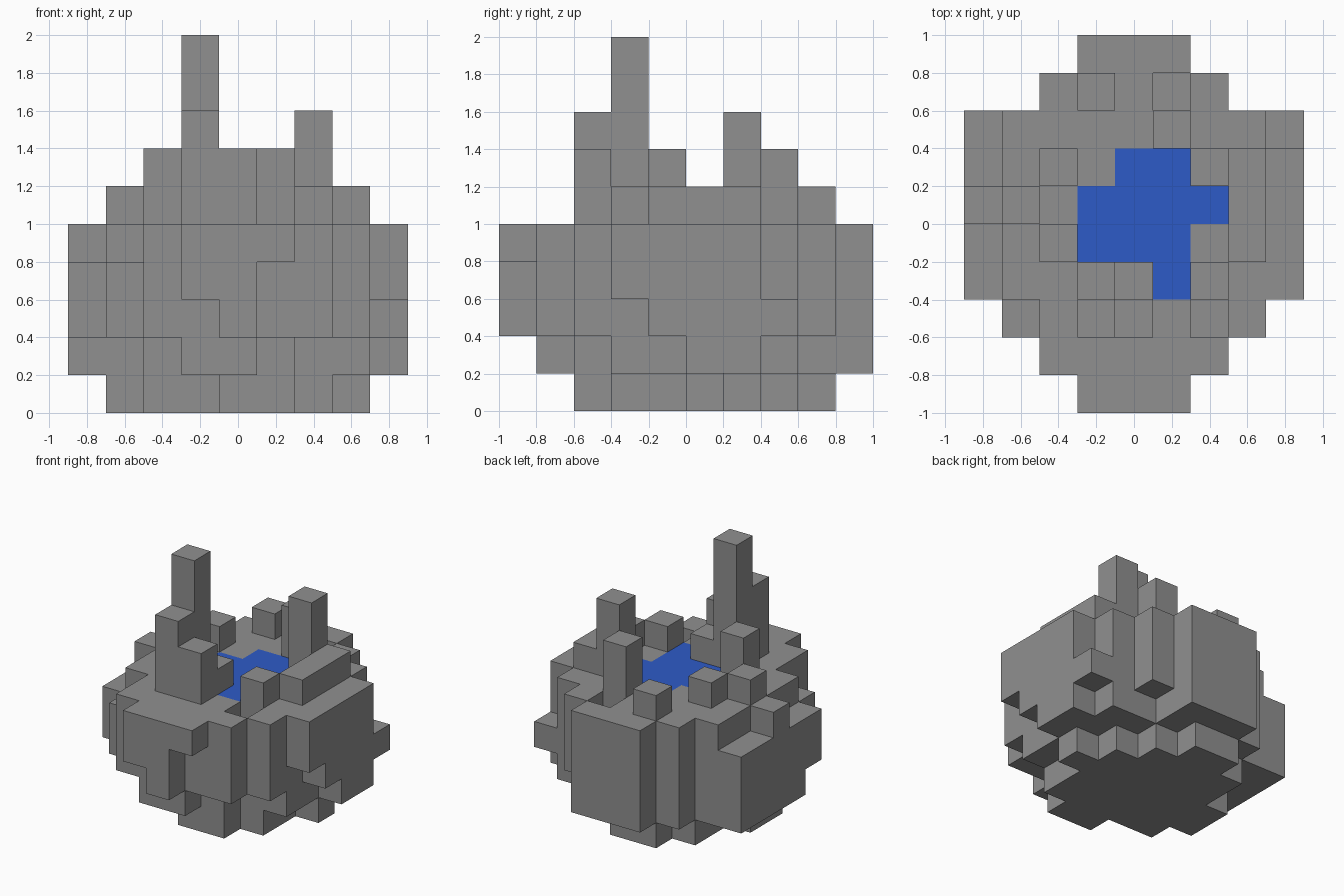
import bpy
import bmesh

CELL = 0.2
UP = (0, 0, 1)
DIRS = [(1, 0, 0), (-1, 0, 0), (0, 1, 0), (0, -1, 0), UP, (0, 0, -1)]

cube = bpy.data.objects.get("Cube")
if cube:
    bpy.data.objects.remove(cube, do_unlink=True)


def make_material(name, color):
    mat = bpy.data.materials.new(name)
    mat.use_nodes = True
    mat.diffuse_color = color
    bsdf = next(n for n in mat.node_tree.nodes if n.type == "BSDF_PRINCIPLED")
    bsdf.inputs["Base Color"].default_value = color
    bsdf.inputs["Roughness"].default_value = 0.9
    return mat


def layer(spans, first_row, levels):
    """Blocks of whole levels, one (first, last) column span per row."""
    return {(x, first_row + row, z)
            for row, (a, b) in enumerate(spans)
            for x in range(a, b + 1) for z in levels}


def stack(x, y, low, high):
    """Vertical run of blocks in one grid column."""
    return {(x, y, z) for z in range(low, high)}


def corner(cell, offset):
    """Position of a cell corner; columns are centred on x, rows start at y = -1."""
    x, y, z = (c + o for c, o in zip(cell, offset))
    return ((x - 0.5) * CELL, y * CELL - 1, z * CELL)


def quad_offsets(d):
    """Corner offsets of the cell side facing d, counter-clockwise from outside."""
    axis = next(i for i in range(3) if d[i])
    u, v = (axis + 1) % 3, (axis + 2) % 3
    loop = [(0, 0), (1, 0), (1, 1), (0, 1)]
    if d[axis] < 0:
        loop.reverse()
    result = []
    for a, b in loop:
        o = [0, 0, 0]
        o[axis], o[u], o[v] = max(d[axis], 0), a, b
        result.append(tuple(o))
    return result


def make_skin(name, sides, mat):
    """Object made of cell sides, merged into large flat faces."""
    bm = bmesh.new()
    for cell, d in sides:
        bm.faces.new([bm.verts.new(corner(cell, o)) for o in quad_offsets(d)])
    bmesh.ops.remove_doubles(bm, verts=bm.verts[:], dist=0.001)
    bmesh.ops.dissolve_limit(bm, angle_limit=0.01, verts=bm.verts[:], edges=bm.edges[:])
    mesh = bpy.data.meshes.new(name)
    bm.to_mesh(mesh)
    bm.free()
    mesh.materials.append(mat)
    bpy.context.collection.objects.link(bpy.data.objects.new(name, mesh))


# Foot, lower bowl and main wall
blocks = layer([(0, 1), (-2, 2), (-3, 2), (-3, 3), (-2, 2), (-2, 1), (-1, 0)], 2, [0])
blocks |= layer([(-1, 0), (-1, 1), (-2, 3), (-4, 3), (-4, 4), (-4, 4), (-4, 3),
                 (-2, 1), (-1, 1)], 1, [1])
blocks |= layer([(-1, 1), (-2, 2), (-3, 3)] + [(-4, 4)] * 5 + [(-2, 2), (-1, 1)],
                0, [2, 3, 4])

# Notches under the overhangs
blocks -= stack(-1, 0, 2, 3) | stack(1, 0, 2, 4) | stack(4, 3, 2, 3)

# Lower ledges and dips in the rim
blocks -= stack(4, 7, 3, 5) | stack(-3, 2, 4, 5) | stack(1, 8, 4, 5) | stack(2, 2, 4, 5)
for row in (3, 4, 6, 7):
    blocks -= stack(-4, row, 4, 5)

# Towers and raised stones: column, row, top level
for x, y, top in [(-1, 3, 10), (-1, 2, 8), (0, 2, 7), (0, 3, 6),
                  (2, 6, 8), (1, 7, 7), (2, 3, 6), (-2, 4, 7),
                  (-2, 6, 6), (-3, 5, 6), (-1, 8, 6)]:
    blocks |= stack(x, y, 5, top)
for row in (4, 5, 6):
    blocks |= stack(3, row, 5, 6)

# Pool, level with the ground between the towers
pool = layer([(1, 1), (-1, 1), (-1, 2), (0, 1)], 3, [4])
water = [(cell, UP) for cell in sorted(pool)]

# Stone: every exposed block side that is not water
stone = [(cell, d) for cell in sorted(blocks) for d in DIRS
         if tuple(c + o for c, o in zip(cell, d)) not in blocks
         and (cell, d) not in water]

make_skin("stone_basin", stone, make_material("grey stone", (0.277, 0.277, 0.277, 1)))
make_skin("water_surface", water, make_material("blue water", (0.027, 0.105, 0.575, 1)))
